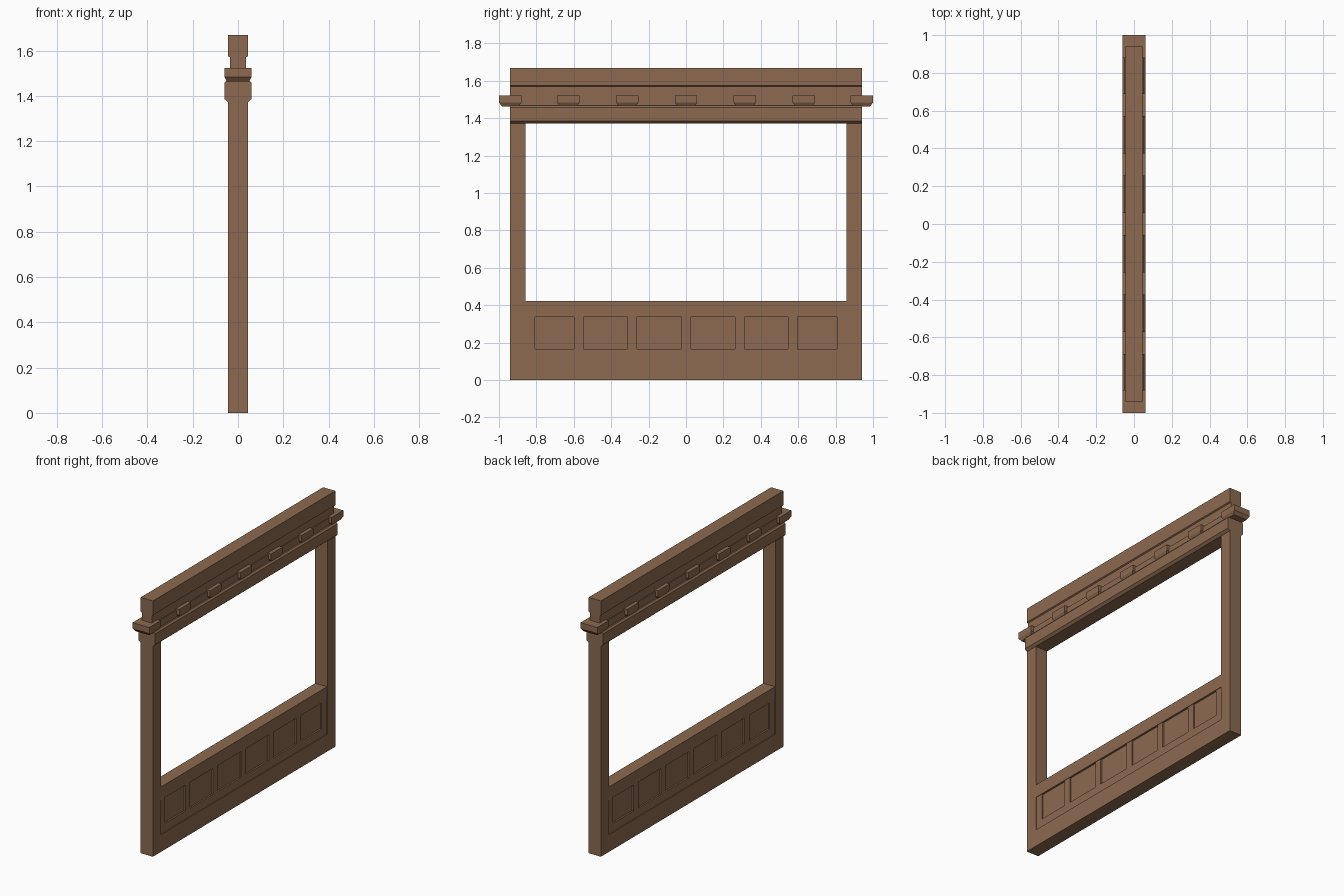
import bpy, bmesh

if "Cube" in bpy.data.objects:
    bpy.data.objects.remove(bpy.data.objects["Cube"])

wood = bpy.data.materials.new("brown_wood")
wood.diffuse_color = (0.263, 0.144, 0.080, 1)
wood.use_nodes = True
wood.node_tree.nodes["Principled BSDF"].inputs["Base Color"].default_value = wood.diffuse_color


def finish(name, bm):
    bmesh.ops.recalc_face_normals(bm, faces=bm.faces[:])
    mesh = bpy.data.meshes.new(name)
    bm.to_mesh(mesh)
    bm.free()
    mesh.materials.append(wood)
    obj = bpy.data.objects.new(name, mesh)
    bpy.context.collection.objects.link(obj)
    return obj


def box(name, half_x, y0, y1, z0, z1):
    """Box symmetric in x."""
    bm = bmesh.new()
    bmesh.ops.create_cube(bm, size=1)
    for v in bm.verts:
        v.co.x *= 2 * half_x
        v.co.y = y1 if v.co.y > 0 else y0
        v.co.z = z1 if v.co.z > 0 else z0
    return finish(name, bm)


def beam(name, half_profile, half_len):
    """Extrude a mirrored (x, z) profile along y."""
    pts = half_profile + [(-x, z) for x, z in reversed(half_profile)]
    bm = bmesh.new()
    face = bm.faces.new([bm.verts.new((x, -half_len, z)) for x, z in pts])
    ext = bmesh.ops.extrude_face_region(bm, geom=[face])
    for v in ext["geom"]:
        if isinstance(v, bmesh.types.BMVert):
            v.co.y = half_len
    return finish(name, bm)


def bracket(name, yc):
    """Cross block whose underside tapers inwards on all sides."""
    bm = bmesh.new()
    rings = []
    for hx, hy, z in [(0.049, 0.044, 1.463), (0.06, 0.06, 1.483), (0.06, 0.06, 1.522)]:
        rings.append([bm.verts.new((sx * hx, yc + sy * hy, z))
                      for sx, sy in ((-1, -1), (1, -1), (1, 1), (-1, 1))])
    bm.faces.new(rings[0])
    bm.faces.new(rings[-1])
    for a, b in zip(rings, rings[1:]):
        for i in range(4):
            j = (i + 1) % 4
            bm.faces.new((a[i], a[j], b[j], b[i]))
    return finish(name, bm)


W, L, IN = 0.044, 0.94, 0.857

# Side posts
for side, s in (("left", -1), ("right", 1)):
    y0, y1 = sorted((s * IN, s * L))
    box(side + "_post", W, y0, y1, 0, 1.40)

# Lower wall: base, rails, recessed panel and battens
box("base_board", W, -IN, IN, 0, 0.112)
box("lower_rail", 0.039, -IN, IN, 0.112, 0.166)
box("recessed_panel", 0.029, -IN, IN, 0.166, 0.337)
box("sill_rail", 0.042, -IN, IN, 0.337, 0.422)
for i, yc in enumerate((-0.832, -0.573, -0.287, 0.002, 0.287, 0.571, 0.832)):
    box(f"batten_{i}", 0.039, yc - 0.025, yc + 0.025, 0.166, 0.337)

# Lintel with bevelled lower and upper edges
beam("lintel", [(W, 1.372), (0.06, 1.386), (0.06, 1.457), (0.05, 1.468)], L)

# Bearing strip, neck and top beam
box("bearing_strip", 0.041, -L, L, 1.468, 1.513)
beam("top_beam", [(0.036, 1.513), (0.036, 1.57), (W, 1.575), (W, 1.668)], L)

# Row of cross brackets
for i, yc in enumerate((-0.94, -0.63, -0.315, 0, 0.315, 0.63, 0.94)):
    bracket(f"bracket_{i}", yc)
